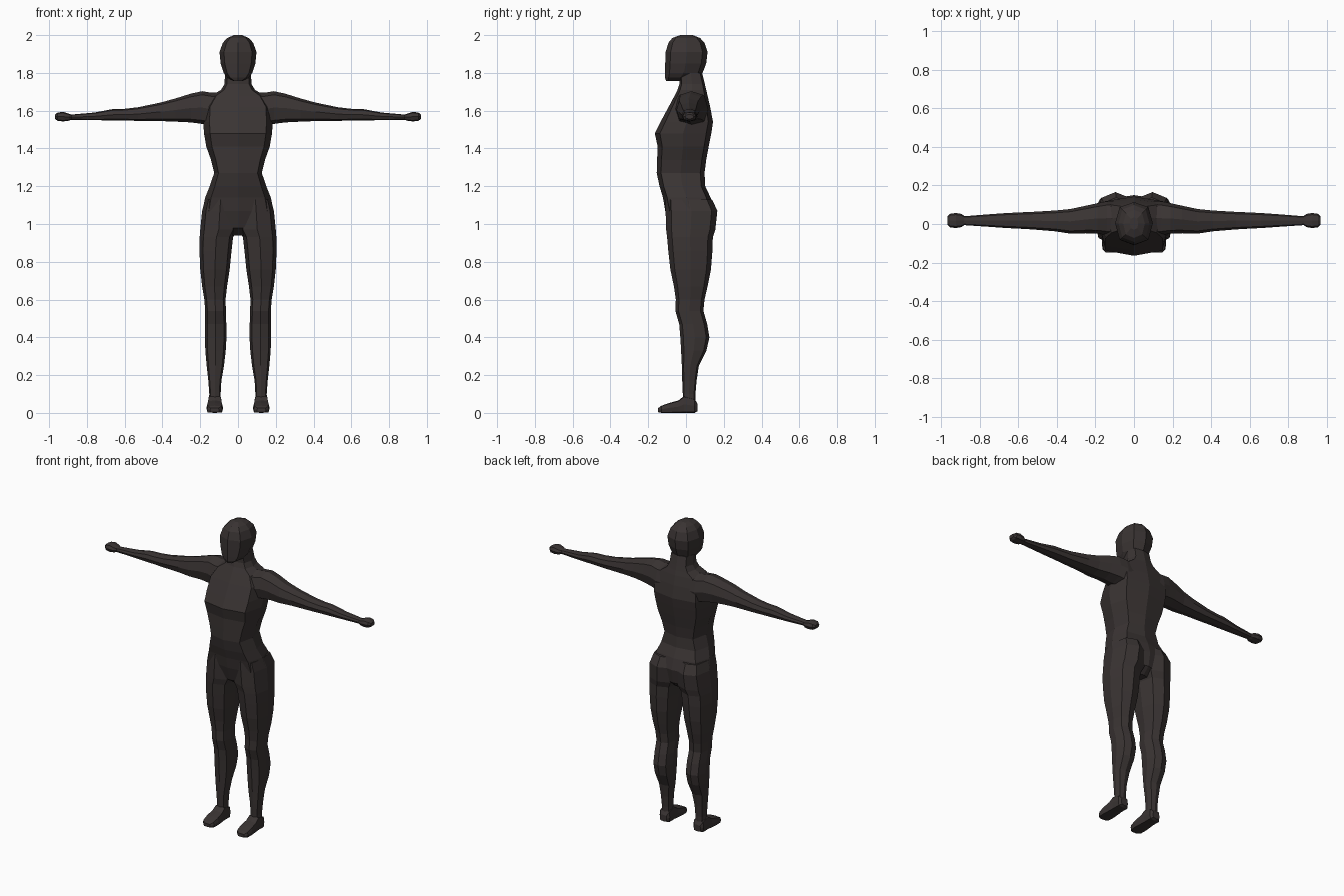
import bpy
import bmesh
from mathutils import Vector

skin = bpy.data.materials.new("dark_brown_grey")
skin.diffuse_color = (0.042, 0.034, 0.033, 1)


def loft(name, axis, rings, corner=0.78, mirror=False):
    """Eight-sided rings (t, a0, a1, b0, b1) skinned along an axis."""
    outline = [(1, 0), (corner, corner), (0, 1), (-corner, corner),
               (-1, 0), (-corner, -corner), (0, -1), (corner, -corner)]
    bm = bmesh.new()
    loops = []
    for t, a0, a1, b0, b1 in rings:
        loop = []
        for u, v in outline:
            a = (a0 + a1) / 2 + u * (a1 - a0) / 2
            b = (b0 + b1) / 2 + v * (b1 - b0) / 2
            co = {"x": (t, a, b), "y": (a, t, b), "z": (a, b, t)}[axis]
            loop.append(bm.verts.new(Vector(co)))
        loops.append(loop)
    for lo, hi in zip(loops, loops[1:]):
        for i in range(8):
            j = (i + 1) % 8
            bm.faces.new((lo[i], lo[j], hi[j], hi[i]))
    bm.faces.new(loops[0])
    bm.faces.new(loops[-1])
    bmesh.ops.recalc_face_normals(bm, faces=bm.faces)
    mesh = bpy.data.meshes.new(name)
    bm.to_mesh(mesh)
    bm.free()
    mesh.materials.append(skin)
    ob = bpy.data.objects.new(name, mesh)
    bpy.context.collection.objects.link(ob)
    if mirror:
        ob.modifiers.new("mirror", "MIRROR")
    return ob


def centred(rows):
    """Rings symmetric about x = 0, from (z, half width, front, back)."""
    return [(z, -w, w, f, b) for z, w, f, b in rows]


# Torso from crotch to shoulders and neck
loft("torso", "z", centred([
    (0.94, 0.05, -0.03, 0.09),
    (0.98, 0.13, -0.085, 0.135),
    (1.07, 0.188, -0.11, 0.150),
    (1.14, 0.174, -0.122, 0.130),
    (1.20, 0.150, -0.14, 0.102),
    (1.27, 0.126, -0.155, 0.098),
    (1.34, 0.143, -0.153, 0.107),
    (1.41, 0.168, -0.150, 0.120),
    (1.48, 0.180, -0.165, 0.134),
    (1.54, 0.184, -0.135, 0.143),
    (1.62, 0.180, -0.092, 0.128),
    (1.68, 0.140, -0.060, 0.114),
    (1.71, 0.090, -0.045, 0.107),
    (1.74, 0.072, -0.035, 0.10),
    (1.80, 0.068, -0.035, 0.085)]), corner=0.82)

# Head with a flat jaw, a vertical face and a rounded crown
loft("head", "z", centred([
    (1.757, 0.025, -0.105, -0.02),
    (1.775, 0.056, -0.111, 0.05),
    (1.80, 0.076, -0.111, 0.088),
    (1.85, 0.092, -0.110, 0.107),
    (1.91, 0.098, -0.108, 0.114),
    (1.96, 0.080, -0.093, 0.098),
    (1.985, 0.056, -0.072, 0.074),
    (2.00, 0.022, -0.03, 0.035)]), corner=0.76)

# Arm from inside the chest to the wrist
loft("arms", "x", [
    (0.06, -0.055, 0.115, 1.52, 1.695),
    (0.14, -0.058, 0.118, 1.52, 1.695),
    (0.19, -0.050, 0.108, 1.53, 1.703),
    (0.25, -0.048, 0.095, 1.538, 1.69),
    (0.33, -0.050, 0.078, 1.542, 1.665),
    (0.41, -0.038, 0.070, 1.545, 1.643),
    (0.53, -0.028, 0.063, 1.546, 1.618),
    (0.60, -0.024, 0.060, 1.548, 1.61),
    (0.66, -0.021, 0.057, 1.548, 1.609),
    (0.76, -0.014, 0.050, 1.550, 1.59),
    (0.91, -0.004, 0.038, 1.552, 1.577)], mirror=True)

# Closed hand
loft("hands", "x", [
    (0.875, 0.000, 0.036, 1.554, 1.577),
    (0.895, -0.016, 0.052, 1.547, 1.584),
    (0.925, -0.021, 0.057, 1.543, 1.594),
    (0.955, -0.017, 0.053, 1.546, 1.590),
    (0.968, -0.004, 0.040, 1.556, 1.580)], mirror=True)

# Leg from buttock to ankle
loft("legs", "z", [
    (0.05, 0.092, 0.154, -0.015, 0.050),
    (0.10, 0.092, 0.152, -0.017, 0.050),
    (0.17, 0.088, 0.157, -0.020, 0.056),
    (0.25, 0.074, 0.166, -0.022, 0.068),
    (0.33, 0.065, 0.173, -0.026, 0.108),
    (0.40, 0.061, 0.175, -0.030, 0.124),
    (0.47, 0.062, 0.174, -0.036, 0.112),
    (0.54, 0.064, 0.174, -0.056, 0.092),
    (0.60, 0.066, 0.178, -0.054, 0.098),
    (0.67, 0.058, 0.190, -0.064, 0.114),
    (0.76, 0.044, 0.200, -0.083, 0.132),
    (0.86, 0.034, 0.204, -0.094, 0.140),
    (0.93, 0.026, 0.203, -0.100, 0.142),
    (0.97, 0.004, 0.200, -0.105, 0.155),
    (1.07, 0.002, 0.190, -0.108, 0.166),
    (1.13, 0.010, 0.174, -0.108, 0.138)], mirror=True)

# Foot with a wedge-shaped instep
loft("feet", "y", [
    (0.060, 0.098, 0.148, 0.008, 0.050),
    (0.045, 0.086, 0.160, 0.0, 0.075),
    (-0.010, 0.086, 0.160, 0.0, 0.090),
    (-0.040, 0.083, 0.163, 0.0, 0.066),
    (-0.090, 0.079, 0.167, 0.0, 0.052),
    (-0.130, 0.083, 0.164, 0.0, 0.038),
    (-0.147, 0.100, 0.148, 0.004, 0.026)], corner=0.88, mirror=True)
